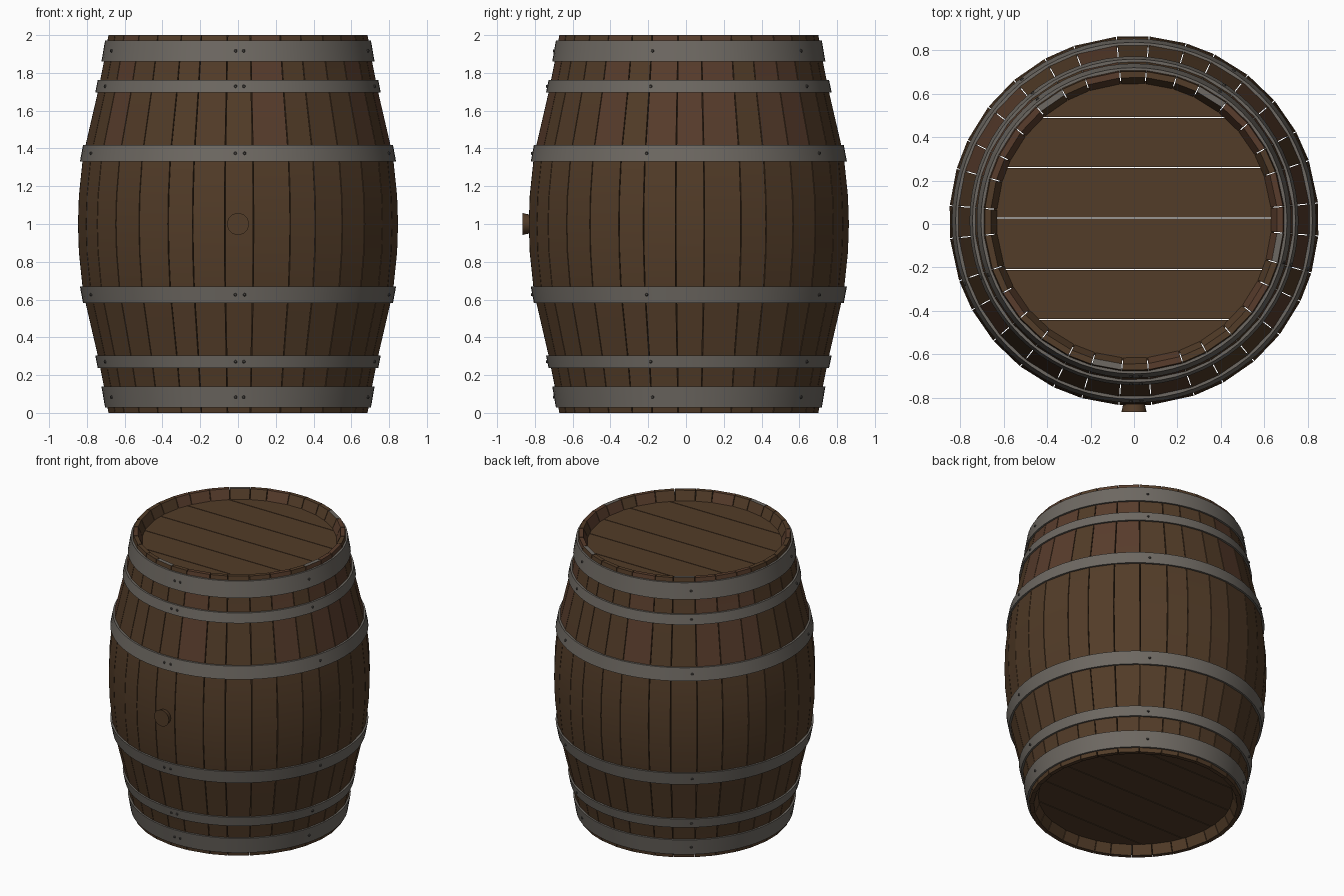
import bpy, bmesh, math, random
from mathutils import Matrix, Vector

random.seed(4)
cube = bpy.data.objects.get("Cube")
if cube:
    bpy.data.objects.remove(cube)

CY = 0.015      # barrel axis sits slightly behind the centre
GAP = 0.0045    # open seam between boards


def material(name, rgb, rough=0.8):
    m = bpy.data.materials.new(name)
    m.use_nodes = True
    m.diffuse_color = (*rgb, 1)
    bsdf = m.node_tree.nodes["Principled BSDF"]
    bsdf.inputs["Base Color"].default_value = (*rgb, 1)
    bsdf.inputs["Roughness"].default_value = rough
    return m


oak = material("oak", (0.085, 0.045, 0.021))
red_oak = material("reddish oak", (0.098, 0.046, 0.025))
iron = material("iron", (0.155, 0.14, 0.122), 0.6)
dark_iron = material("dark iron", (0.07, 0.064, 0.058), 0.6)


def finish(bm, name, mats, angle=30):
    bmesh.ops.recalc_face_normals(bm, faces=bm.faces)
    me = bpy.data.meshes.new(name)
    bm.to_mesh(me)
    bm.free()
    for m in mats:
        me.materials.append(m)
    me.shade_smooth()
    me.set_sharp_from_angle(angle=math.radians(angle))
    ob = bpy.data.objects.new(name, me)
    ob.location.y = CY
    bpy.context.collection.objects.link(ob)
    return ob


# Bulging outline of the upper half as (height above the middle, radius)
HALF = [(0, 0.85), (0.15, 0.845), (0.33, 0.826), (0.42, 0.809),
        (0.7, 0.744), (0.87, 0.71), (1, 0.688)]


def radius(z):
    h = abs(z - 1)
    for (h0, r0), (h1, r1) in zip(HALF, HALF[1:]):
        if h <= h1 + 1e-6:
            return r0 + (r1 - r0) * (h - h0) / (h1 - h0)
    return HALF[-1][1]


# Staves: outline with thickness and a sloped inner rim, swept across each board
outer = [(r, 1 - h) for h, r in reversed(HALF)] + [(r, 1 + h) for h, r in HALF[1:]]
inner = [(0.66, 2), (0.632, 1.935)]
inner += [(r - 0.055, z) for r, z in reversed(outer[2:-2])]
inner += [(0.632, 0.065), (0.66, 0)]
profile = outer + inner
n_out = len(outer)

quarter = [-4.7, 5.5, 19, 28.8, 40.5, 52, 64.2, 73.6]
seams = [a + 90 * q for q in range(4) for a in quarter]
seams.append(seams[0] + 360)
worn = (-10, 54, 124, 260)   # boards with an iron-capped end

bm = bmesh.new()
for a0, a1 in zip(seams, seams[1:]):
    sides = []
    for a, sign in ((a0, 1), (a1, -1)):
        t = math.radians(a)
        d = Vector((math.cos(t), math.sin(t), 0))
        shift = Vector((-d.y, d.x, 0)) * sign * GAP / 2
        sides.append([bm.verts.new(d * r + shift + Vector((0, 0, z))) for r, z in profile])
    s0, s1 = sides
    tint = random.random() < 0.25
    capped = any(a0 < w < a1 or a0 < w + 360 < a1 for w in worn)
    for i in range(len(profile)):
        j = (i + 1) % len(profile)
        f = bm.faces.new((s0[i], s0[j], s1[j], s1[i]))
        f.material_index = 1 if tint and profile[i][1] > 1.3 else 0
        if capped and i == n_out - 1:
            f.material_index = 2
    # Side walls joined as quads between outer and inner outline
    for s in sides:
        for i in range(n_out - 1):
            k = len(profile) - 1 - i
            bm.faces.new((s[i], s[i + 1], s[k - 1], s[k]))
finish(bm, "staves", [oak, red_oak, iron], 20)


# Heads: six planks clipped to a disc, with open seams
def head(name, z, R=0.645, thick=0.04):
    cuts = [-R, -0.455, -0.225, 0.013, 0.245, 0.475, R]
    bm = bmesh.new()
    for y0, y1 in zip(cuts, cuts[1:]):
        lo, hi = y0 + GAP / 2, y1 - GAP / 2
        t0, t1 = math.asin(lo / R), math.asin(hi / R)
        arc = [t0 + (t1 - t0) * k / 8 for k in range(9)]
        pts = [(R * math.cos(t), R * math.sin(t)) for t in arc]
        pts += [(-x, y) for x, y in reversed(pts)]
        f = bm.faces.new([bm.verts.new((x, y, z)) for x, y in pts])
        ext = bmesh.ops.extrude_face_region(bm, geom=[f])["geom"]
        verts = [g for g in ext if isinstance(g, bmesh.types.BMVert)]
        bmesh.ops.translate(bm, verts=verts, vec=(0, 0, thick))
    finish(bm, name, [oak])


head("top_head", 1.895)
head("bottom_head", 0.065)


# Hoops: thin bands following the bulge
def hoop(name, z0, z1, steps=72):
    band = [(radius(z) + off, z) for off, zs in ((0.011, (z0, z1)), (-0.01, (z1, z0)))
            for z in zs]
    bm = bmesh.new()
    rings = []
    for k in range(steps):
        t = 2 * math.pi * k / steps
        rings.append([bm.verts.new((r * math.cos(t), r * math.sin(t), z)) for r, z in band])
    for k in range(steps):
        a, b = rings[k], rings[(k + 1) % steps]
        for i in range(4):
            j = (i + 1) % 4
            bm.faces.new((a[i], a[j], b[j], b[i]))
    finish(bm, name, [iron])


# Rivets: five around each hoop plus one more at the front overlap
def rivets(name, z):
    bm = bmesh.new()
    r = radius(z) + 0.011
    for a in [-91] + [-87.6 + 72 * k for k in range(5)]:
        t = math.radians(a)
        d = Vector((math.cos(t), math.sin(t), 0))
        place = Matrix.Translation(d * r + Vector((0, 0, z))) @ d.to_track_quat("Z", "Y").to_matrix().to_4x4()
        bmesh.ops.create_cone(bm, cap_ends=True, segments=8, radius1=0.011,
                              radius2=0.006, depth=0.014, matrix=place)
    finish(bm, name, [dark_iron])


for label, z0, z1 in (("end", 1.86, 1.972), ("quarter", 1.695, 1.762), ("bilge", 1.33, 1.418)):
    for side in ("upper", "lower"):
        lo, hi = (z0, z1) if side == "upper" else (2 - z1, 2 - z0)
        hoop(f"{side}_{label}_hoop", lo, hi)
        rivets(f"{side}_{label}_rivets", (lo + hi) / 2)

# Bung: flared plug on the front
bm = bmesh.new()
place = Matrix.Translation((0, -0.845, 1)) @ Matrix.Rotation(math.pi / 2, 4, "X")
bmesh.ops.create_cone(bm, cap_ends=True, segments=24, radius1=0.042, radius2=0.058,
                      depth=0.07, matrix=place)
finish(bm, "bung", [oak])
